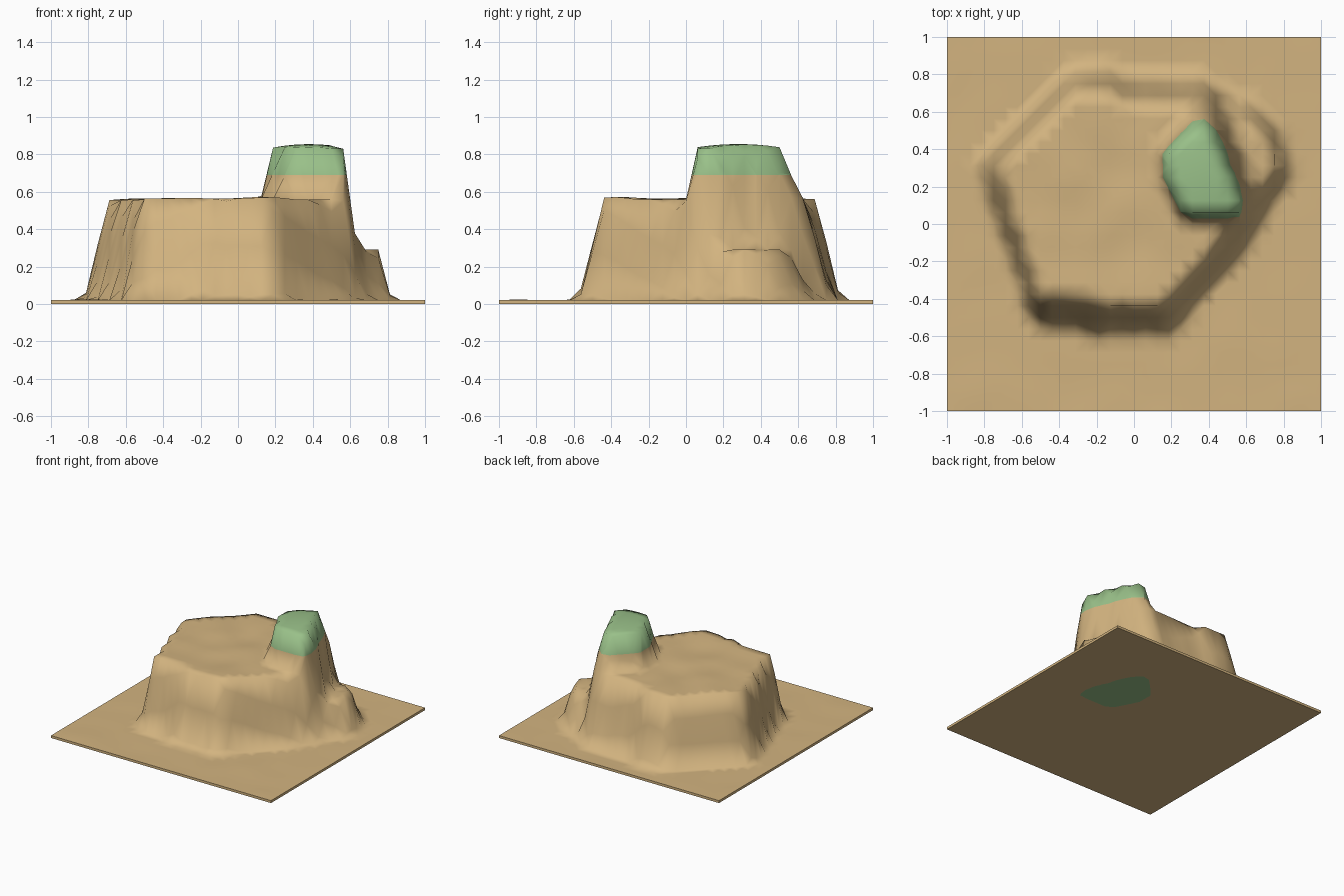
import bpy, bmesh, math
from mathutils import Vector, noise
from mathutils.geometry import intersect_point_line

if "Cube" in bpy.data.objects:
    bpy.data.objects.remove(bpy.data.objects["Cube"])

N = 32            # terrain cells per side
PLAIN = 0.02      # height of the flat ground
GREEN_Z = 0.69    # green cap starts here

# Outlines (x, y) of each landform: foot and top edge
MESA_FOOT = [(-.82, .3), (-.8, .18), (-.55, -.52), (-.2, -.57), (.2, -.57), (.62, -.08),
             (.74, .15), (.73, .3), (.63, .5), (.42, .77), (0, .79), (-.12, .82),
             (-.37, .82), (-.82, .36)]
MESA_TOP = [(-.69, .26), (-.66, .12), (-.5, -.4), (-.1, -.44), (.17, -.44), (.5, -.04),
            (.57, .1), (.5, .3), (.45, .5), (.36, .63), (0, .65), (-.1, .69),
            (-.32, .69), (-.69, .33)]
TOWER_FOOT = [(.12, .38), (.32, .61), (.42, .6), (.51, .45), (.63, .1), (.6, 0),
              (.26, 0), (.13, .24)]
TOWER_TOP = [(.18, .38), (.34, .52), (.39, .51), (.44, .41), (.57, .12), (.55, .06),
             (.28, .06), (.18, .26)]
LEDGE_FOOT = [(.5, 0), (.66, 0), (.82, .25), (.82, .37), (.75, .55), (.63, .65), (.48, .72)]
LEDGE_TOP = [(.45, .2), (.66, .16), (.76, .28), (.73, .45), (.62, .53), (.45, .58)]


def signed_dist(x, y, poly):
    """Distance to a polygon, positive inside."""
    p = Vector((x, y))
    best, inside = 9.0, False
    for a, b in zip(poly, poly[1:] + poly[:1]):
        q, t = intersect_point_line(p, Vector(a), Vector(b))
        q = Vector(a).lerp(Vector(b), min(1, max(0, t)))
        best = min(best, (p - q.to_2d()).length)
        if (a[1] > y) != (b[1] > y) and x < (b[0] - a[0]) * (y - a[1]) / (b[1] - a[1]) + a[0]:
            inside = not inside
    return best if inside else -best


def rise(x, y, foot, top):
    """0 outside the foot, 1 inside the top, a straight slope between."""
    d = signed_dist(x, y, foot)
    if d <= 0:
        return 0
    e = -signed_dist(x, y, top)
    return 1 if e <= 0 else d / (d + e)


def height(x, y):
    n = noise.noise(Vector((x * 4, y * 4, 3)))
    wob = noise.noise(Vector((x * 7, y * 7, 9))) * 0.015
    ground = PLAIN + 0.004 * n
    u, v = x + wob, y + wob
    mesa = rise(u, v, MESA_FOOT, MESA_TOP)
    ledge = rise(x, y, LEDGE_FOOT, LEDGE_TOP)
    tower = rise(x, y, TOWER_FOOT, TOWER_TOP)
    h = max(ground + mesa * (0.54 + 0.012 * n), ground + ledge * 0.27)
    if tower > 0:
        dome = 0.855 - 0.5 * ((x - .38) ** 2 + 0.7 * (y - .28) ** 2)
        h = max(h, 0.55 + tower ** 0.9 * (dome - 0.55))
    return h


def material(name, rgb):
    m = bpy.data.materials.new(name)
    m.diffuse_color = (*rgb, 1)
    m.use_nodes = True
    m.node_tree.nodes["Principled BSDF"].inputs["Base Color"].default_value = m.diffuse_color
    return m


# Terrain surface
bm = bmesh.new()
bmesh.ops.create_grid(bm, x_segments=N, y_segments=N, size=1)
for v in bm.verts:
    v.co.z = height(v.co.x, v.co.y)
edge_limit = 0.999
for v in bm.verts:
    if max(abs(v.co.x), abs(v.co.y)) > edge_limit:
        v.co.z = PLAIN

# Split each quad, then cut a clean line where the green cap begins
bmesh.ops.triangulate(bm, faces=bm.faces[:])
bmesh.ops.bisect_plane(bm, geom=bm.verts[:] + bm.edges[:] + bm.faces[:],
                       plane_co=(0, 0, GREEN_Z), plane_no=(0, 0, 1))
for f in bm.faces:
    f.smooth = True
    f.material_index = 1 if f.calc_center_median().z > GREEN_Z else 0

# Flat underside and thin slab sides
rim = [e for e in bm.edges if e.is_boundary]
res = bmesh.ops.extrude_face_region(bm, geom=bm.faces[:], use_keep_orig=True)
for g in res["geom"]:
    if isinstance(g, bmesh.types.BMVert):
        g.co.z = 0
for f in bm.faces:
    if all(v.co.z < 0.001 for v in f.verts) or all(
            max(abs(v.co.x), abs(v.co.y)) > edge_limit for v in f.verts) and len(f.verts) == 4:
        f.smooth = False
for e in rim:
    e.smooth = False
bmesh.ops.recalc_face_normals(bm, faces=bm.faces[:])

mesh = bpy.data.meshes.new("mesa_terrain")
bm.to_mesh(mesh)
bm.free()
terrain = bpy.data.objects.new("mesa_terrain", mesh)
bpy.context.collection.objects.link(terrain)
mesh.materials.append(material("sand", (0.65, 0.455, 0.215)))
mesh.materials.append(material("grass_green", (0.32, 0.53, 0.25)))
